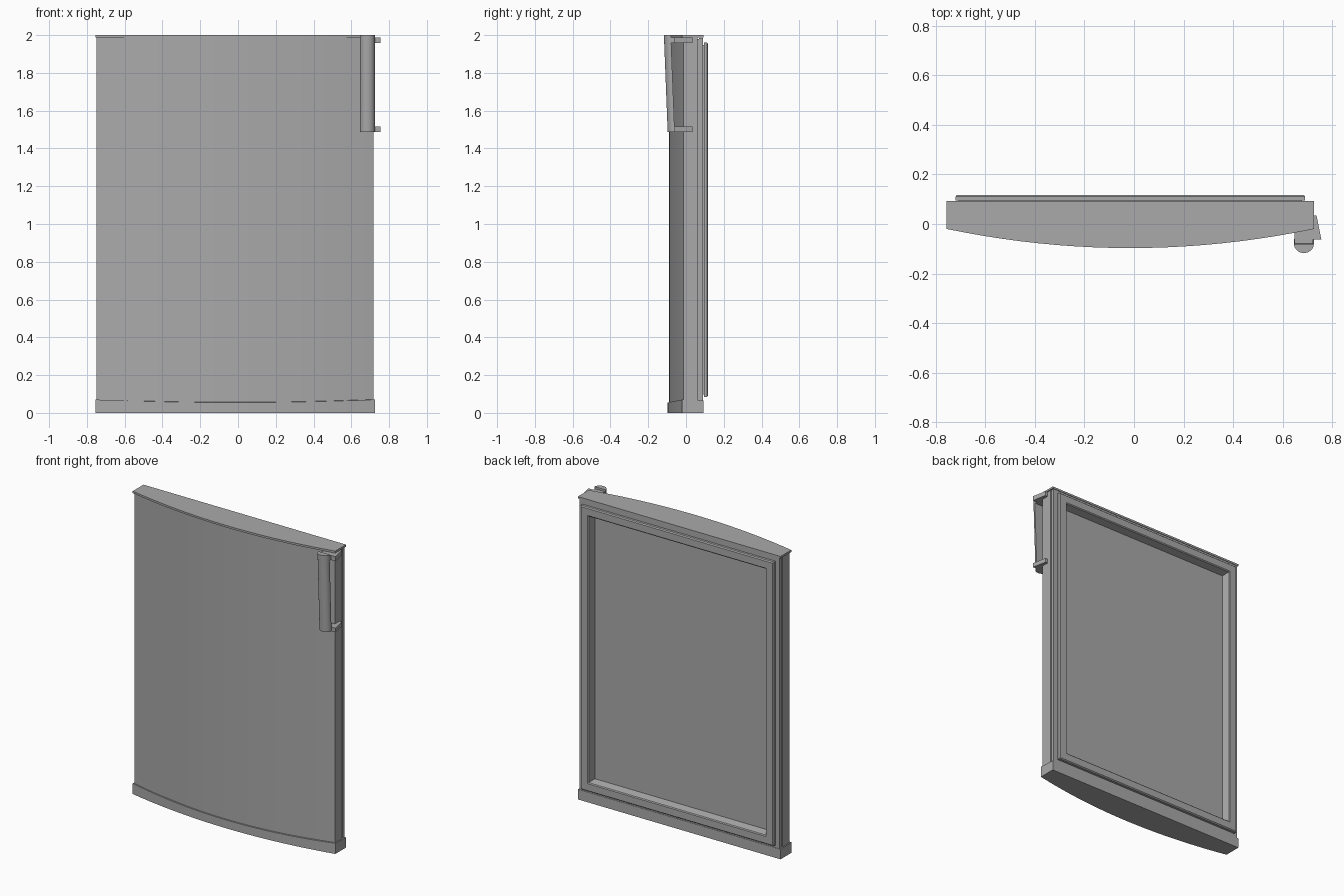
import bpy, bmesh, math
from mathutils import Matrix

if "Cube" in bpy.data.objects:
    bpy.data.objects.remove(bpy.data.objects["Cube"], do_unlink=True)

GREY = (0.4, 0.4, 0.4, 1)
grey = bpy.data.materials.new("grey")
grey.use_nodes = True
grey.diffuse_color = GREY
grey.node_tree.nodes["Principled BSDF"].inputs["Base Color"].default_value = GREY

MID_X, HALF = -0.015, 0.74


def finish(name, bm):
    bmesh.ops.recalc_face_normals(bm, faces=bm.faces)
    mesh = bpy.data.meshes.new(name)
    bm.to_mesh(mesh)
    bm.free()
    mesh.materials.append(grey)
    obj = bpy.data.objects.new(name, mesh)
    bpy.context.collection.objects.link(obj)
    bpy.ops.object.select_all(action="DESELECT")
    obj.select_set(True)
    bpy.context.view_layer.objects.active = obj
    bpy.ops.object.shade_smooth_by_angle(angle=math.radians(25))
    return obj


def prism(outline, z0, z1):
    """Upright prism over a plan outline."""
    bm = bmesh.new()
    face = bm.faces.new([bm.verts.new((x, y, z0)) for x, y in outline])
    top = bmesh.ops.extrude_face_region(bm, geom=[face])["geom"]
    for v in top:
        if isinstance(v, bmesh.types.BMVert):
            v.co.z = z1
    return bm


def box(x0, x1, y0, y1, z0, z1):
    return prism([(x0, y0), (x1, y0), (x1, y1), (x0, y1)], z0, z1)


def bowed(inset, back, steps=20):
    """Door plan: straight back and a bowed front."""
    half = HALF - inset
    pts = [(MID_X + half, back), (MID_X - half, back)]
    for i in range(steps + 1):
        t = -1 + 2 * i / steps
        pts.append((MID_X + half * t, -0.097 + inset + 0.077 * t * t))
    return pts


def ring_loft(name, loops, cap_first=False, cap_last=False):
    """Rectangular loops (margin, y) joined into a moulded frame."""
    bm = bmesh.new()
    rings = []
    for margin, y in loops:
        x0, x1 = -0.72 + margin, 0.69 - margin
        z0, z1 = 0.085 + margin, 1.96 - margin
        rings.append([bm.verts.new(p) for p in
                      ((x0, y, z0), (x1, y, z0), (x1, y, z1), (x0, y, z1))])
    for a, b in zip(rings, rings[1:]):
        for i in range(4):
            j = (i + 1) % 4
            bm.faces.new((a[i], a[j], b[j], b[i]))
    if cap_first:
        bm.faces.new(rings[0])
    if cap_last:
        bm.faces.new(rings[-1])
    return finish(name, bm)


# Bowed outer panel
finish("door_panel", prism(bowed(0.007, 0.062), 0.05, 1.99))

# Thin top cap
finish("top_cap", prism(bowed(0, 0.092), 1.987, 2.0))

# Base strip, its top falling towards the bowed front
bm = prism(bowed(0, 0.092), 0, 0.066)
for v in bm.verts:
    if v.co.z > 0.03 and v.co.y < 0:
        v.co.z = 0.055 + 0.2 * (v.co.y + 0.097)
finish("base_strip", bm)

# Back frame around the inner recess, with a shallow groove before it
ring_loft("groove_spacer", [(-0.02, 0.055), (-0.02, 0.075), (0.06, 0.075)])
ring_loft("back_frame", [(0.06, 0.069), (-0.026, 0.069), (-0.026, 0.09),
                         (0.06, 0.09)])

# Rounded seal on the back, running into the recessed inner liner
ring_loft("seal_and_liner", [(0.012, 0.085), (0.012, 0.094), (0, 0.094),
                             (0, 0.110), (0.006, 0.117), (0.052, 0.117),
                             (0.058, 0.112), (0.068, 0.063)], cap_last=True)

# Half-round handle bar, leaning outward at the top
bar = [(0.685 + 0.04 * math.cos(a), -0.06 - 0.037 * math.sin(a))
       for a in (math.pi * i / 16 for i in range(17))]
bm = prism(bar, 1.487, 2.0)
for v in bm.verts:
    if v.co.z > 1.7:
        v.co.y -= 0.02
finish("handle_bar", bm)

# Handle brackets: a foot behind the bar and a tapered side arm
for label, z0, z1, front in (("lower", 1.487, 1.515, -0.062),
                             ("upper", 1.957, 1.987, -0.08)):
    finish(label + "_handle_foot", box(0.648, 0.722, front, -0.02, z0, z1))
    arm = [(0.70, -0.062), (0.755, -0.062), (0.736, 0.034), (0.715, 0.034)]
    finish(label + "_handle_arm", prism(arm, z0, z1))
